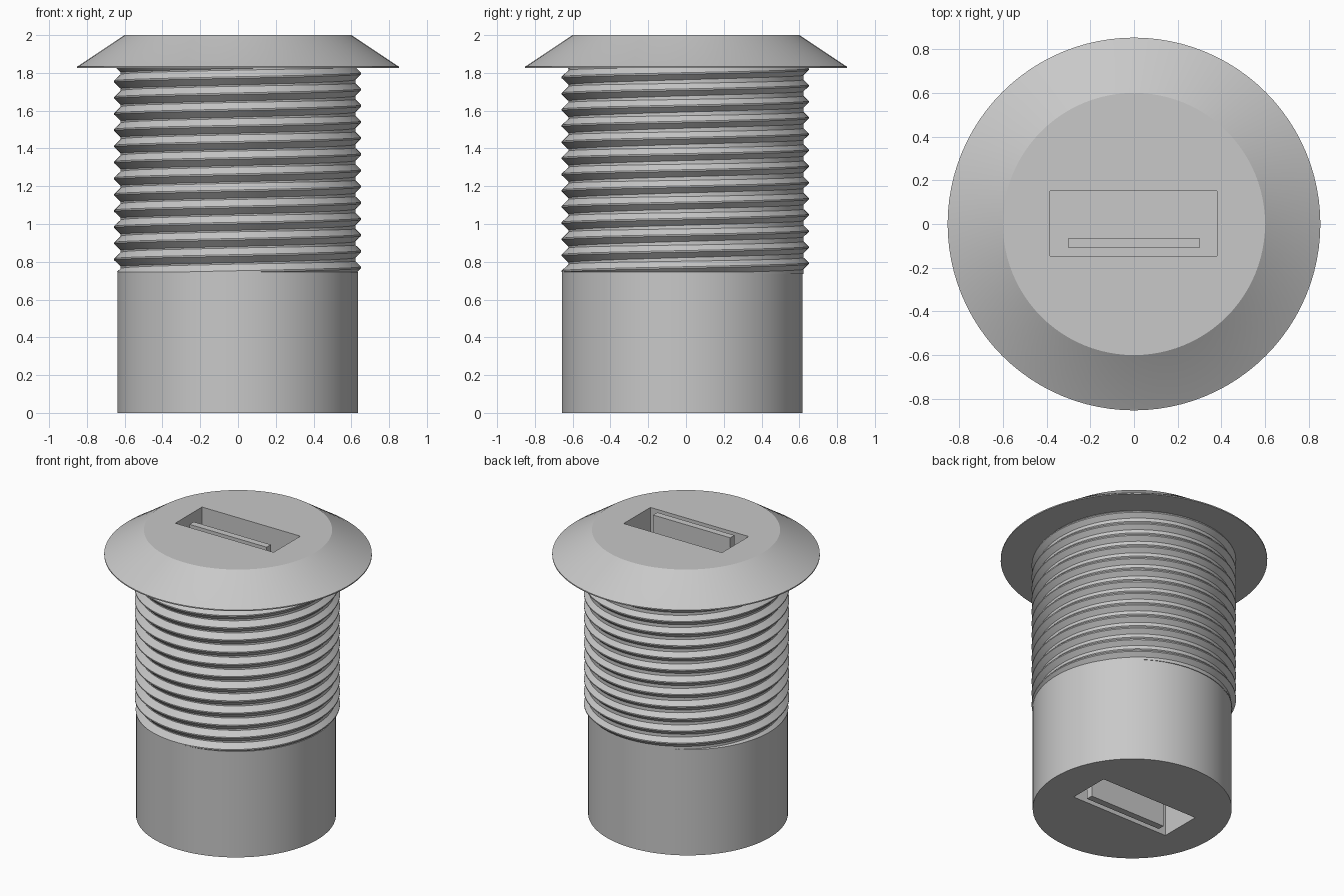
import bpy, bmesh
from math import cos, sin, tau, radians

if "Cube" in bpy.data.objects:
    bpy.data.objects.remove(bpy.data.objects["Cube"])

grey = bpy.data.materials.new("light_grey")
grey.use_nodes = True
colour = (0.58, 0.58, 0.58, 1)
grey.diffuse_color = colour
grey.node_tree.nodes["Principled BSDF"].inputs["Base Color"].default_value = colour

SEGMENTS = 96
SHOULDER, RIM = 0.745, 1.825


def add_object(name, bm):
    bmesh.ops.recalc_face_normals(bm, faces=bm.faces[:])
    mesh = bpy.data.meshes.new(name)
    bm.to_mesh(mesh)
    bm.free()
    mesh.materials.append(grey)
    obj = bpy.data.objects.new(name, mesh)
    bpy.context.collection.objects.link(obj)
    return obj


def activate(obj):
    bpy.ops.object.select_all(action='DESELECT')
    obj.select_set(True)
    bpy.context.view_layer.objects.active = obj


def smooth(obj):
    activate(obj)
    bpy.ops.object.shade_smooth_by_angle(angle=radians(25))


def lathe(name, profile, cx=0, cy=0):
    """Closed solid of revolution from (radius, height) pairs."""
    bm = bmesh.new()
    rings = [[bm.verts.new((cx + r * cos(tau * i / SEGMENTS),
                            cy + r * sin(tau * i / SEGMENTS), z))
              for i in range(SEGMENTS)] for r, z in profile]
    for low, high in zip(rings, rings[1:]):
        for i in range(SEGMENTS):
            j = (i + 1) % SEGMENTS
            bm.faces.new((low[i], low[j], high[j], high[i]))
    bm.faces.new(rings[0][::-1])
    bm.faces.new(rings[-1])
    return add_object(name, bm)


def box(name, x0, x1, y0, y1, z0, z1):
    bm = bmesh.new()
    bmesh.ops.create_cube(bm, size=1)
    for v in bm.verts:
        v.co = (x1 if v.co.x > 0 else x0,
                y1 if v.co.y > 0 else y0,
                z1 if v.co.z > 0 else z0)
    return add_object(name, bm)


def cut_socket(obj, z0, z1):
    """Sink a rectangular socket into a solid, then drop the cutter."""
    cutter = box("socket_cutter", -0.385, 0.38, -0.147, 0.15, z0, z1)
    cutter.hide_render = True
    mod = obj.modifiers.new("socket", 'BOOLEAN')
    mod.operation = 'DIFFERENCE'
    mod.solver = 'EXACT'
    mod.object = cutter
    activate(obj)
    bpy.ops.object.modifier_apply(modifier=mod.name)
    bpy.data.objects.remove(cutter)


# Flanged cap with threaded core
cap = lathe("flanged_core", [(0.622, SHOULDER - 0.01), (0.622, RIM), (0.853, RIM),
                             (0.853, RIM + 0.008), (0.845, RIM + 0.012), (0.6, 2)])
cut_socket(cap, 1.25, 2.1)
smooth(cap)

# Plain lower barrel, slightly off centre
barrel = lathe("lower_barrel", [(0.637, 0), (0.637, SHOULDER)], -0.002, -0.02)
cut_socket(barrel, -0.1, 0.7)
smooth(barrel)

# Contact tongues inside both sockets
for name, z0, z1 in (("upper_tongue", 1.25, 2), ("lower_tongue", 0, 0.7)):
    box(name, -0.3, 0.3, -0.11, -0.063, z0, z1)

# Helical thread ridge, trimmed flat at the shoulder and flange
PITCH, TURNS = 0.0856, 14
ridge = [(0.618, -0.039), (0.654, -0.004), (0.654, 0.004), (0.618, 0.039)]
bm = bmesh.new()
previous = None
for step in range(TURNS * SEGMENTS + 1):
    turn = step / SEGMENTS
    a = tau * turn
    z = 0.77 - PITCH + PITCH * turn
    section = [bm.verts.new((r * cos(a) - 0.002, r * sin(a) - 0.004, z + dz))
               for r, dz in ridge]
    if previous:
        for k in range(len(ridge) - 1):
            bm.faces.new((previous[k], section[k], section[k + 1], previous[k + 1]))
    previous = section
for height, up in ((SHOULDER, -1), (RIM, 1)):
    bmesh.ops.bisect_plane(bm, geom=bm.verts[:] + bm.edges[:] + bm.faces[:],
                           plane_co=(0, 0, height), plane_no=(0, 0, up),
                           clear_outer=True)
smooth(add_object("screw_thread", bm))
